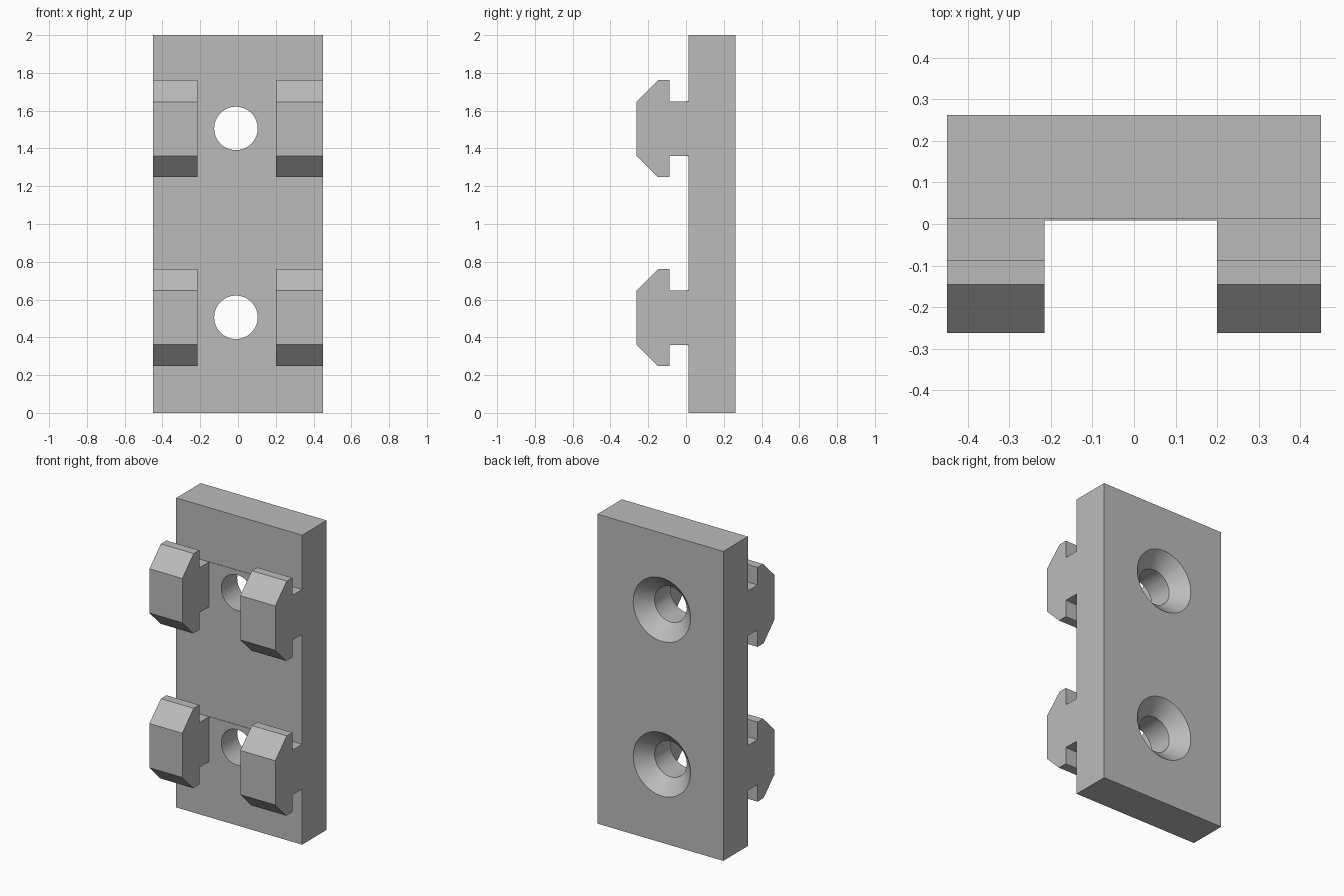
import bpy
import bmesh
from math import pi
from mathutils import Matrix

cube = bpy.data.objects.get("Cube")
if cube:
    bpy.data.objects.remove(cube, do_unlink=True)

GREY = (0.5, 0.5, 0.5, 1)
grey = bpy.data.materials.new("plain grey")
grey.use_nodes = True
grey.diffuse_color = GREY
grey.node_tree.nodes["Principled BSDF"].inputs["Base Color"].default_value = GREY

HALF_WIDTH = 0.45
FRONT, BACK = 0.012, 0.262
HOLE_X, HOLE_R, SINK_R = -0.011, 0.115, 0.205
INNER_LEFT, INNER_RIGHT = 0.2, -0.215
LEVELS = (0.506, 1.506)


def finish(name, bm):
    bmesh.ops.recalc_face_normals(bm, faces=bm.faces)
    mesh = bpy.data.meshes.new(name)
    bm.to_mesh(mesh)
    bm.free()
    mesh.materials.append(grey)
    obj = bpy.data.objects.new(name, mesh)
    bpy.context.collection.objects.link(obj)
    return obj


def extrude_x(name, outline, x0, x1):
    """Extrude a (y, z) outline between two x positions."""
    bm = bmesh.new()
    face = bm.faces.new([bm.verts.new((x0, y, z)) for y, z in outline])
    side = bmesh.ops.extrude_face_region(bm, geom=[face])["geom"]
    verts = [v for v in side if isinstance(v, bmesh.types.BMVert)]
    bmesh.ops.translate(bm, verts=verts, vec=(x1 - x0, 0, 0))
    return finish(name, bm)


def box(name, x0, x1, y0, y1, z0, z1):
    return extrude_x(name, [(y0, z0), (y1, z0), (y1, z1), (y0, z1)], x0, x1)


def screw_cutter(name, z):
    """Straight bore that flares to a 45 degree countersink at the back."""
    bm = bmesh.new()
    extra = 0.05
    profile = [(0, -extra), (HOLE_R, -extra), (HOLE_R, BACK - SINK_R + HOLE_R),
               (SINK_R + extra, BACK + extra), (0, BACK + extra)]
    verts = [bm.verts.new((r, y, 0)) for r, y in profile]
    edges = [bm.edges.new(pair) for pair in zip(verts, verts[1:])]
    bmesh.ops.spin(bm, geom=verts + edges, cent=(0, 0, 0), axis=(0, 1, 0),
                   angle=2 * pi, steps=64)
    bmesh.ops.remove_doubles(bm, verts=bm.verts, dist=0.0001)
    bmesh.ops.transform(bm, matrix=Matrix.Translation((HOLE_X, 0, z)), verts=bm.verts)
    cutter = finish(name, bm)
    cutter.hide_render = True
    return cutter


def cut(obj, cutter):
    mod = obj.modifiers.new("screw hole", "BOOLEAN")
    mod.operation = "DIFFERENCE"
    mod.solver = "EXACT"
    mod.object = cutter


# Back plate
plate = box("back_plate", -HALF_WIDTH, HALF_WIDTH, FRONT, BACK, 0, 2)
holed = [plate]
cutters = []

# Hook profile, measured from the hole level
hook = [(FRONT, 0.143), (-0.088, 0.143), (-0.088, 0.257), (-0.145, 0.257),
        (-0.262, 0.141), (-0.262, -0.145), (-0.15, -0.257), (-0.088, -0.257),
        (-0.088, -0.147), (FRONT, -0.147)]

for row, level in zip(("lower", "upper"), LEVELS):
    outline = [(y, level + z) for y, z in hook]
    extrude_x(row + "_left_hook", outline, INNER_LEFT, HALF_WIDTH)
    extrude_x(row + "_right_hook", outline, -HALF_WIDTH, INNER_RIGHT)

    # Thin raised pad between the hooks
    pad = box(row + "_pad", INNER_RIGHT, INNER_LEFT, FRONT - 0.003, FRONT,
              level - 0.149, level + 0.145)

    # Countersunk screw hole
    cutter = screw_cutter(row + "_hole_cutter", level)
    cutters.append(cutter)
    cut(plate, cutter)
    cut(pad, cutter)
    holed.append(pad)

# Bake the holes, drop the cutters and smooth the round walls
for obj in holed:
    bpy.ops.object.select_all(action="DESELECT")
    obj.select_set(True)
    bpy.context.view_layer.objects.active = obj
    for mod in list(obj.modifiers):
        bpy.ops.object.modifier_apply(modifier=mod.name)
    bpy.ops.object.shade_smooth_by_angle(angle=pi / 6)
for cutter in cutters:
    bpy.data.objects.remove(cutter, do_unlink=True)
